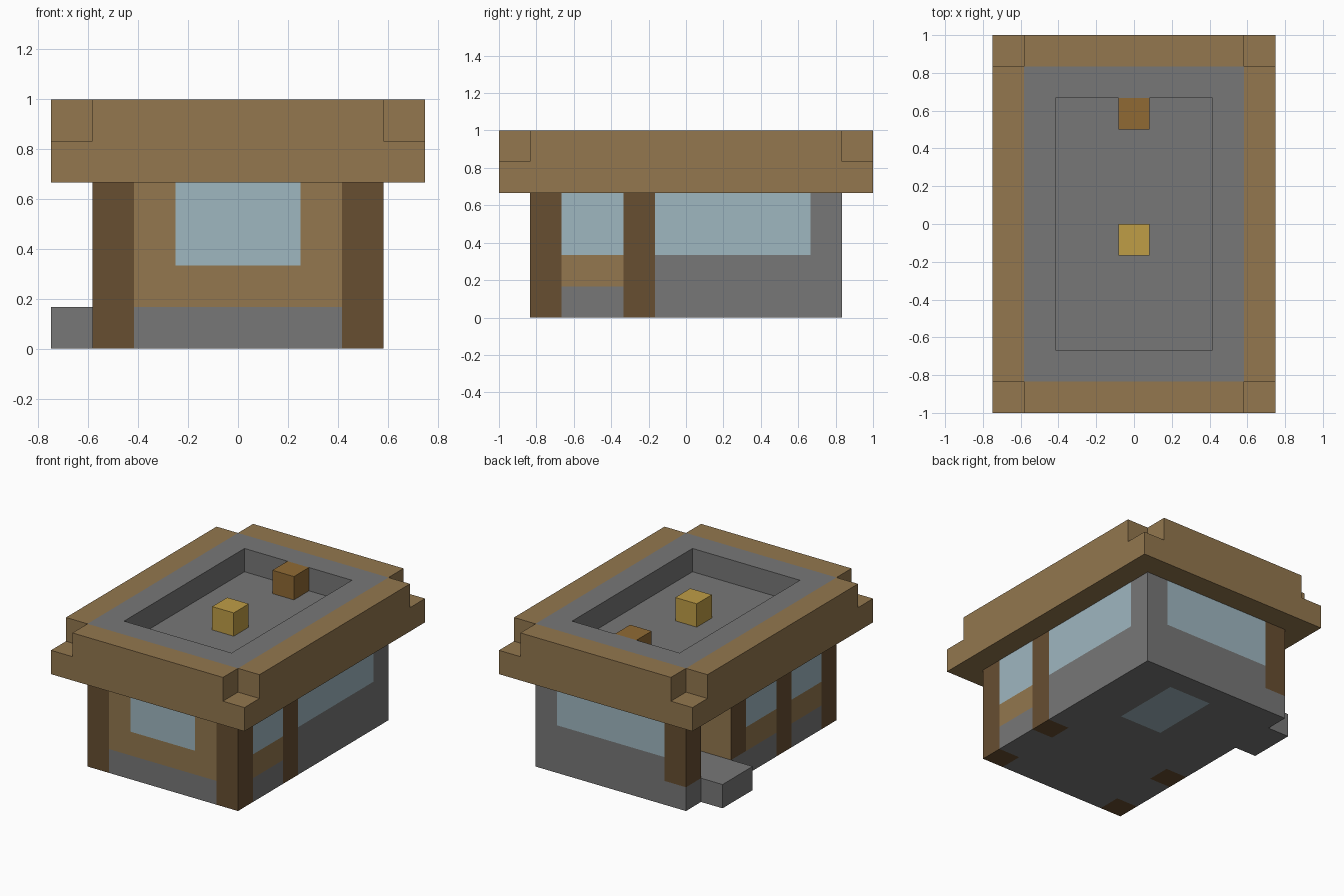
import bpy
import bmesh
from mathutils import Vector

if "Cube" in bpy.data.objects:
    bpy.data.objects.remove(bpy.data.objects["Cube"], do_unlink=True)

U = 1 / 6  # one building block
EPS = 0.01


def material(name, hex_code):
    def linear(c):
        return c / 12.92 if c <= 0.04045 else ((c + 0.055) / 1.055) ** 2.4
    rgba = [linear(int(hex_code[i:i + 2], 16) / 255) for i in (0, 2, 4)] + [1]
    mat = bpy.data.materials.new(name)
    mat.use_nodes = True
    mat.diffuse_color = rgba
    mat.node_tree.nodes["Principled BSDF"].inputs["Base Color"].default_value = rgba
    return mat


STONE = material("grey stone", "777777")
PLANK = material("plank brown", "93774E")
POST = material("dark post brown", "674E31")
GLASS = material("pale glass", "9FB7C0")
GOLD = material("gold", "BF9D46")
CRATE = material("orange brown", "906A34")


def box_mesh(lo, hi):
    bm = bmesh.new()
    bmesh.ops.create_cube(bm, size=1)
    lo, hi = Vector(lo), Vector(hi)
    for v in bm.verts:
        v.co = [lo[i] + (v.co[i] + 0.5) * (hi[i] - lo[i]) for i in range(3)]
    return bm


def finish(bm, name, mats):
    bmesh.ops.scale(bm, vec=(U, U, U), verts=bm.verts)
    mesh = bpy.data.meshes.new(name)
    bm.to_mesh(mesh)
    bm.free()
    for m in mats:
        mesh.materials.append(m)
    ob = bpy.data.objects.new(name, mesh)
    bpy.context.scene.collection.objects.link(ob)
    return ob


def box(name, lo, hi, mat):
    return finish(box_mesh(lo, hi), name, [mat])


def inside(p, lo, hi):
    return all(lo[i] - EPS < p[i] < hi[i] + EPS for i in range(3))


# Walls: a box cut along the block lines, coloured by region
PALETTE = [STONE, PLANK, POST, GLASS]
DOOR = ((-3.5, 2, 1), (-3.5, 4, 4))
regions = [
    ((-2.5, -5, 1), (2.5, -5, 4), PLANK),      # front planks
    ((-1.5, -5, 2), (1.5, -5, 4), GLASS),      # front window
    ((-2.5, 5, 2), (2.5, 5, 4), GLASS),        # back window
    ((3.5, -1, 2), (3.5, 4, 4), GLASS),        # long side window
    ((-0.5, 1, 0), (1.5, 4, 0), GLASS),        # floor pane
    ((-3.5, 1, 1), (-2.5, 2, 4), POST),        # door posts
    ((-3.5, 4, 1), (-2.5, 5, 4), POST),
]
for x, y0, y1 in ((3.5, -4, -2), (-3.5, -4, -2), (-3.5, -1, 1)):
    regions.append(((x, y0, 1), (x, y1, 2), PLANK))
    regions.append(((x, y0, 2), (x, y1, 4), GLASS))
for x in (-3.5, 2.5):
    for y in (-5, -2):
        regions.append(((x, y, 0), (x + 1, y + 1, 4), POST))

bm = box_mesh((-3.5, -5, 0), (3.5, 5, 4))
cuts = [((1, 0, 0), i - 2.5) for i in range(6)]
cuts += [((0, 1, 0), i - 4) for i in range(9)]
cuts += [((0, 0, 1), i + 1) for i in range(3)]
for normal, d in cuts:
    geom = bm.verts[:] + bm.edges[:] + bm.faces[:]
    bmesh.ops.bisect_plane(bm, geom=geom, plane_co=Vector(normal) * d, plane_no=normal)
for f in bm.faces:
    c = f.calc_center_median()
    for lo, hi, mat in regions:
        if inside(c, lo, hi):
            f.material_index = PALETTE.index(mat)
opening = [f for f in bm.faces if inside(f.calc_center_median(), *DOOR)]
bmesh.ops.delete(bm, geom=opening, context='FACES')
finish(bm, "walls", PALETTE)

# Doorway recess behind the opening
bm = box_mesh(DOOR[0], (-1.5, 4, 4))
bmesh.ops.delete(bm, geom=[f for f in bm.faces if f.normal.x < -0.5], context='FACES')
for f in bm.faces:
    f.material_index = 0 if f.normal.z < -0.5 else 1
bmesh.ops.reverse_faces(bm, faces=bm.faces[:])
finish(bm, "doorway_recess", [STONE, PLANK])

box("door_step", (-4.5, 2, 0), (-3.5, 4, 1), STONE)

# Overhanging roof with notched corners
box("roof_slab", (-4.5, -6, 4), (4.5, 6, 5), PLANK)
for side, s in (("left", 1), ("right", -1)):
    x0, x1 = sorted((3.5 * s, 4.5 * s))
    box(side + "_roof_rim", (x0, -5, 5), (x1, 5, 6), PLANK)
    x0, x1 = sorted((2.5 * s, 3.5 * s))
    box(side + "_parapet", (x0, -5, 5), (x1, 5, 6), STONE)
for side, s in (("back", 1), ("front", -1)):
    y0, y1 = sorted((5 * s, 6 * s))
    box(side + "_roof_rim", (-3.5, y0, 5), (3.5, y1, 6), PLANK)
    y0, y1 = sorted((4 * s, 5 * s))
    box(side + "_parapet", (-2.5, y0, 5), (2.5, y1, 6), STONE)
box("roof_floor", (-2.5, -4, 5), (2.5, 4, 5.02), STONE)

# Blocks standing on the roof
box("gold_block", (-0.5, -1, 5), (0.5, 0, 6), GOLD)
box("roof_crate", (-0.5, 3, 5), (0.5, 4, 6), CRATE)
